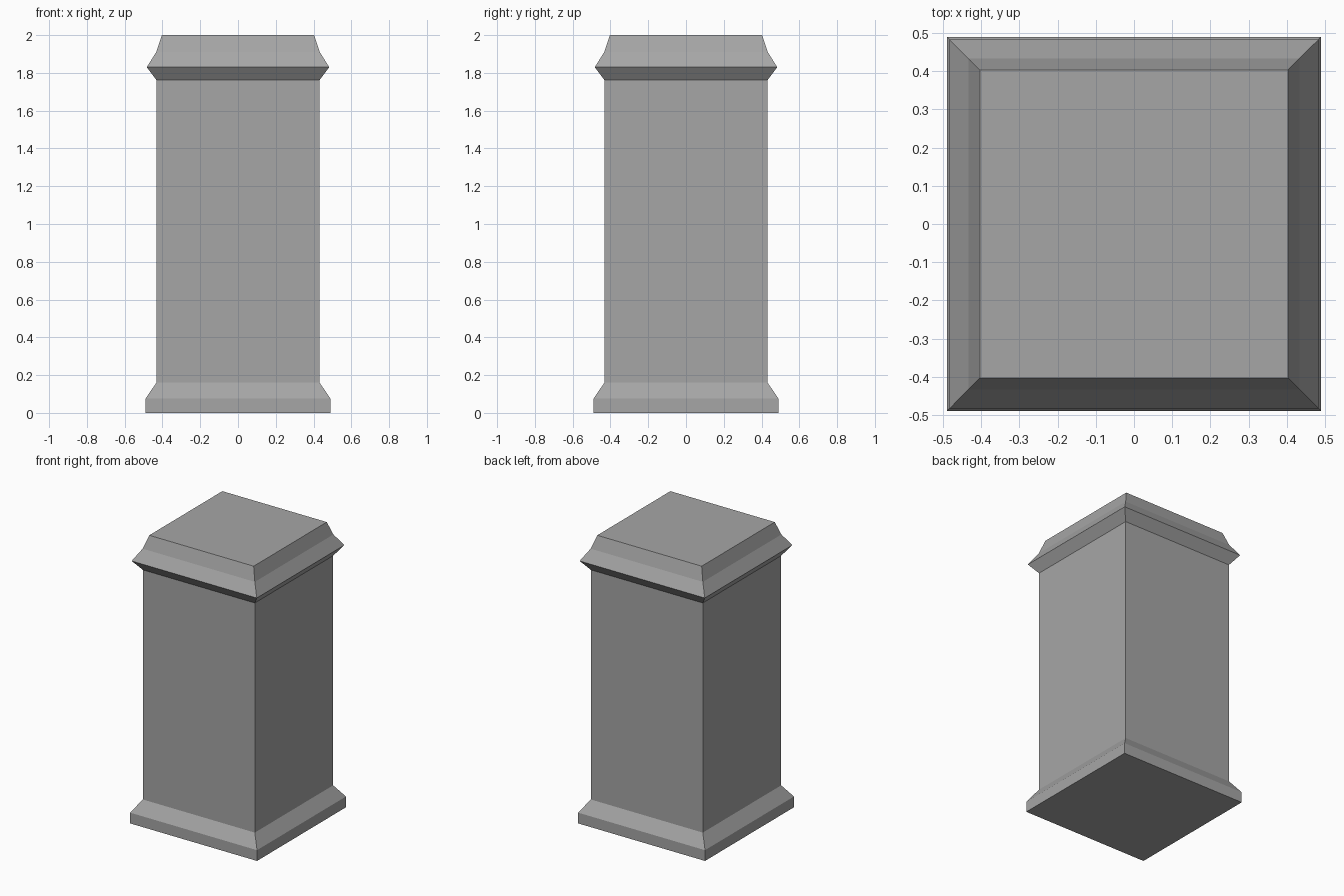
import bpy
import bmesh

cube = bpy.data.objects.get("Cube")
if cube:
    bpy.data.objects.remove(cube, do_unlink=True)

# Single stone colour
stone = bpy.data.materials.new("grey_stone")
stone.use_nodes = True
colour = (0.38, 0.38, 0.38, 1)
stone.diffuse_color = colour
stone.node_tree.nodes["Principled BSDF"].inputs["Base Color"].default_value = colour


def square_tier(name, profile, close_bottom=False, close_top=False):
    """Sweep a (half width, height) profile around a square plan."""
    bm = bmesh.new()
    corners = [(-1, -1), (1, -1), (1, 1), (-1, 1)]
    rings = [[bm.verts.new((x * w, y * w, z)) for x, y in corners] for w, z in profile]
    for low, high in zip(rings, rings[1:]):
        for i in range(4):
            j = (i + 1) % 4
            bm.faces.new((low[i], low[j], high[j], high[i]))
    if close_bottom:
        bm.faces.new(rings[0][::-1])
    if close_top:
        bm.faces.new(rings[-1])
    mesh = bpy.data.meshes.new(name)
    bm.to_mesh(mesh)
    bm.free()
    mesh.materials.append(stone)
    obj = bpy.data.objects.new(name, mesh)
    bpy.context.collection.objects.link(obj)
    return obj


# Plinth with sloped shoulder, plain shaft, and flared cap
square_tier("plinth", [(0.49, 0), (0.49, 0.075), (0.432, 0.16)], close_bottom=True)
square_tier("shaft", [(0.432, 0.16), (0.432, 1.762)])
square_tier("cap", [(0.432, 1.762), (0.483, 1.83), (0.433, 1.91), (0.403, 2)], close_top=True)
